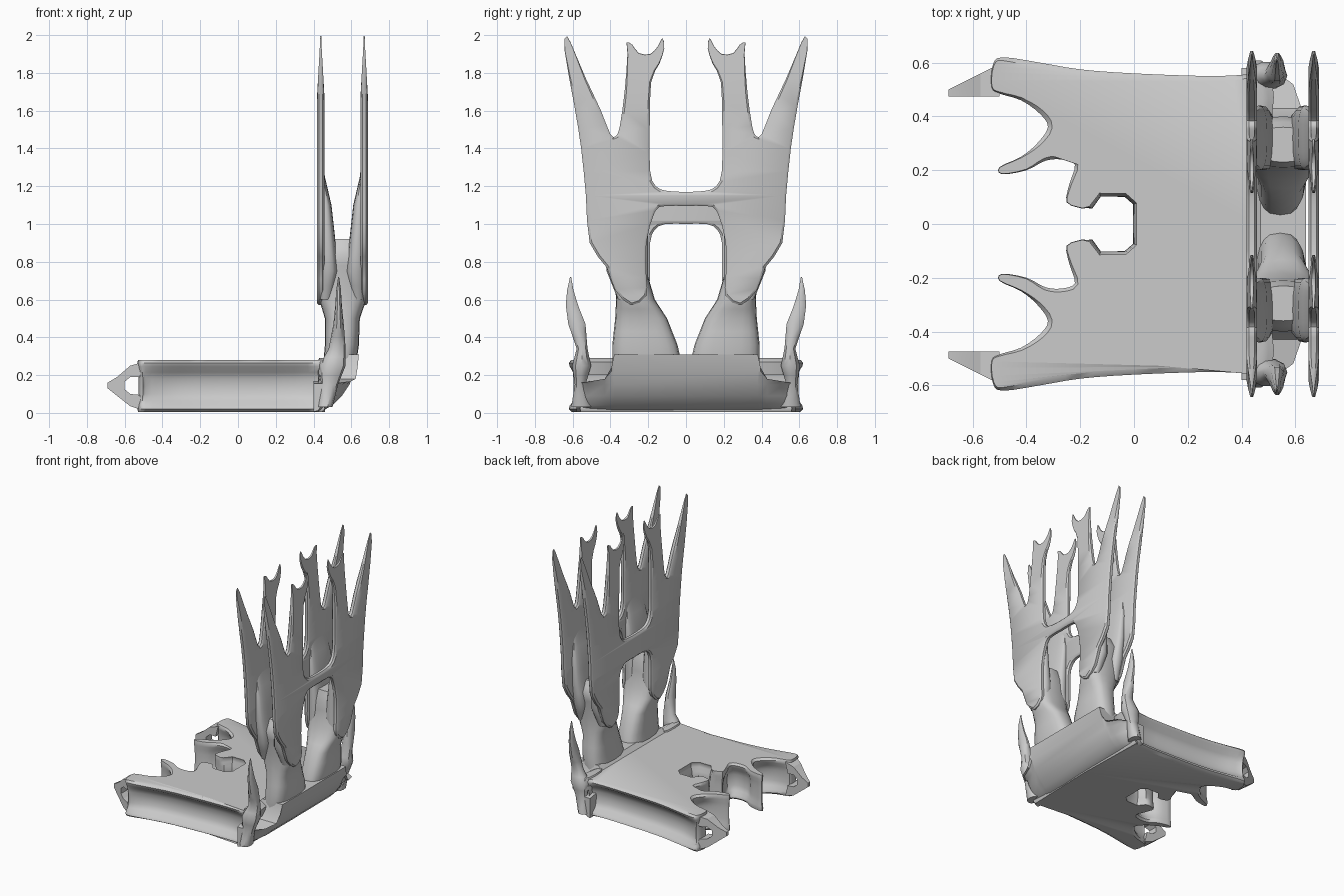
import bpy, bmesh, math
from mathutils import Vector
from mathutils.geometry import tessellate_polygon

cube = bpy.data.objects.get("Cube")
if cube:
    bpy.data.objects.remove(cube, do_unlink=True)

grey = bpy.data.materials.new("plain_grey")
grey.use_nodes = True
COLOUR = (0.6, 0.6, 0.6, 1)
grey.diffuse_color = COLOUR
grey.node_tree.nodes["Principled BSDF"].inputs["Base Color"].default_value = COLOUR


def build(name, rings, outline=None, angle=40):
    """Skin a stack of equal rings and cap both ends, filled as the flat outline is."""
    bm = bmesh.new()
    rows = [[bm.verts.new(p) for p in ring] for ring in rings]
    n = len(rows[0])
    for a, b in zip(rows, rows[1:]):
        for i in range(n):
            j = (i + 1) % n
            bm.faces.new((a[i], a[j], b[j], b[i]))
    flat = [Vector((p.x, p.y, 0)) for p in outline] if outline else [Vector(p) for p in rings[0]]
    for tri in tessellate_polygon([flat]):
        for row in (rows[0], rows[-1]):
            bm.faces.new([row[i] for i in tri])
    bmesh.ops.recalc_face_normals(bm, faces=bm.faces)
    mesh = bpy.data.meshes.new(name)
    bm.to_mesh(mesh)
    bm.free()
    mesh.materials.append(grey)
    obj = bpy.data.objects.new(name, mesh)
    bpy.context.collection.objects.link(obj)
    bpy.ops.object.select_all(action='DESELECT')
    bpy.context.view_layer.objects.active = obj
    obj.select_set(True)
    bpy.ops.object.shade_smooth_by_angle(angle=math.radians(angle))


def smooth(points, steps=3):
    """Run a soft curve through the points."""
    p = [Vector(q) for q in points]
    p = [p[0]] + p + [p[-1]]
    out = []
    for a, b, c, d in zip(p, p[1:], p[2:], p[3:]):
        for k in range(steps):
            t = k / steps
            out.append(b + (c - a) * (t / 2) + (a * 2 - b * 5 + c * 4 - d) * (t * t / 2)
                       + (b * 3 - a - c * 3 + d) * (t ** 3 / 2))
    return out + [p[-1]]


def inset(loop, amount):
    """Move each outline point inwards by amount times its weight."""
    n = len(loop)
    area = sum(loop[i - 1].x * loop[i].y - loop[i].x * loop[i - 1].y for i in range(n))
    sign = 1 if area > 0 else -1
    out = []
    for i, p in enumerate(loop):
        t = (loop[(i + 1) % n] - loop[i - 1]).to_2d().normalized()
        out.append(p.to_2d() + Vector((-t.y, t.x)) * sign * amount * p.z)
    return out


def halfway(sections):
    """Add a halfway section between each pair."""
    out = [sections[0]]
    for a, b in zip(sections, sections[1:]):
        out += [[(u + v) / 2 for u, v in zip(a, b)], b]
    return out


def loft(name, sections, power=0.7, count=20):
    """Upright limb from sections (z, y0, y1, x0, x1), on both sides."""
    def bend(v):
        return math.copysign(abs(v) ** power, v)
    for side, label in ((1, "back"), (-1, "front")):
        rings = []
        for z, y0, y1, x0, x1 in halfway(sections):
            ring = []
            for k in range(count):
                a = math.tau * k / count
                ring.append(((x0 + x1) / 2 + (x1 - x0) / 2 * bend(math.cos(a)),
                             side * ((y0 + y1) / 2 + (y1 - y0) / 2 * bend(math.sin(a))), z))
            rings.append(ring)
        build(f"{name}_{label}", rings)


# Base slab: mirrored outline with hollowed sides; third value weights the hollow
edge = [(.46, .56, .6), (.3, .55, 1), (0, .56, 1), (-.2, .575, 1), (-.35, .6, 1), (-.49, .62, .6),
        (-.525, .59, .2), (-.53, .51, .1), (-.5, .485, .3), (-.42, .46, .5), (-.35, .41, .8),
        (-.32, .36, .8), (-.36, .3, .6), (-.42, .25, .2), (-.5, .212, .1), (-.49, .185, .1),
        (-.4, .2, .2), (-.33, .235, .5), (-.27, .24, .6), (-.22, .22, .6), (-.24, .15, .4),
        (-.25, .08, .1), (-.19, .057, .1)]
slot = [(-.17, .07, -.3), (-.13, .12, -.3), (-.03, .12, -.3), (.015, .08, -.3), (.015, 0, -.3)]
half = [Vector((.46, 0, 0))] + smooth(edge) + [Vector(p) for p in slot]
loop = half + [Vector((p.x, -p.y, p.z)) for p in reversed(half[1:-1])]
levels = [(.006, .025), (.02, 0), (.04, .008), (.065, .045), (.1, .06), (.14, .065),
          (.18, .06), (.215, .045), (.245, .008), (.265, 0), (.28, .02)]
build("base_slab", [[(p.x, p.y, z) for p in inset(loop, d)] for z, d in levels], loop)

# Rounded heel joining the base to the uprights, lower towards its ends
heel = [(.4, .006), (.45, .012), (.5, .04), (.55, .09), (.59, .15), (.62, .22),
        (.64, .31), (.47, .31), (.44, .28), (.4, .28)]
ends = [(.38, 1, .31), (.395, .97, .24), (.43, .93, .18), (.52, .8, .165), (.58, .45, .155)]
stations = [(-y, s, top) for y, s, top in reversed(ends)] + ends
build("heel", [[(.4 + (x - .4) * s, y, min(z, top)) for x, z in heel] for y, s, top in stations],
      [Vector(p) for p in heel])

# Solid lower pillars, parting into two swellings that carry the plates
loft("pillar", [(.12, .04, .38, .46, .56), (.25, .02, .39, .45, .625), (.36, .045, .39, .46, .64),
                (.5, .1, .375, .46, .645), (.6, .165, .37, .43, .68), (.72, .2, .38, .425, .685),
                (.84, .21, .4, .44, .67), (.92, .23, .36, .48, .63)])
loft("inner_swelling", [(.6, .2, .36, .43, .5), (.75, .2, .42, .43, .53), (.92, .2, .44, .43, .515),
                        (1.1, .2, .44, .43, .495), (1.25, .22, .42, .43, .46), (1.4, .25, .38, .43, .44)])
loft("outer_swelling", [(.6, .2, .36, .6, .67), (.75, .2, .42, .57, .675), (.92, .2, .44, .59, .675),
                        (1.1, .2, .44, .61, .675), (1.25, .22, .42, .645, .675), (1.4, .25, .38, .66, .675)])


# Forked upright plates: one mirrored outline each, thinning towards the tips
def plate(name, centre, thick, bridge_low, arch):
    path = [(0, 1.17), (.1, 1.175), (.16, 1.2), (.19, 1.28), (.192, 1.5), (.185, 1.75),
            (.14, 1.85), (.115, 1.93), (.125, 1.985), (.15, 1.94), (.19, 1.9), (.25, 1.905),
            (.285, 1.95), (.315, 1.96), (.31, 1.9), (.325, 1.7), (.35, 1.52), (.37, 1.467),
            (.4, 1.475), (.45, 1.6), (.53, 1.77), (.585, 1.9), (.63, 1.995), (.643, 1.92),
            (.59, 1.62), (.555, 1.4), (.53, 1.15), (.51, .9), (.42, .77), (.375, .65),
            (.29, .57), (.21, .62), (arch, .72), (arch, .9), (.165, bridge_low - .03),
            (.11, bridge_low), (0, bridge_low)]
    half = smooth([(y, z, min(1, max(.1, (1.95 - z) / .3))) for y, z in path], 2)
    loop = half + [Vector((-p.x, p.y, p.z)) for p in reversed(half[1:-1])]
    rings = []
    for h, d in ((-1, .012), (-.5, 0), (.5, 0), (1, .012)):
        rings.append([(centre + h * thick * min(1, max(.15, (2.02 - v.y) / .35)), v.x, v.y)
                      for v in inset(loop, d)])
    build(name, rings, loop)


plate("inner_plate", .438, .02, 1.0, .19)
plate("outer_plate", .668, .02, 1.095, .21)

# Corner spikes beside the uprights
loft("corner_spike", [(.03, .5, .61, .42, .5), (.15, .53, .59, .44, .53), (.25, .5, .605, .43, .57),
                      (.34, .52, .58, .48, .57), (.47, .53, .625, .505, .56), (.57, .57, .638, .515, .55),
                      (.65, .595, .63, .52, .545), (.72, .608, .614, .53, .535)], .9, 10)
loft("spike_root", [(.2, .36, .58, .42, .5), (.27, .36, .58, .42, .52), (.29, .37, .56, .43, .48)], .7, 10)

# Pointed loops at the two far corners
ring = [(-.5, .27), (-.57, .25), (-.64, .19), (-.69, .16), (-.69, .13), (-.64, .09), (-.57, .035),
        (-.5, .012), (-.52, .095), (-.57, .1), (-.6, .125), (-.6, .165), (-.57, .19), (-.52, .19)]
for side, label in ((1, "back"), (-1, "front")):
    build(f"corner_loop_{label}",
          [[(x, side * (.475 + t * (.025 + .5 * (x + .69))), z) for x, z in ring] for t in (0, 1)],
          [Vector(p) for p in ring], 20)
